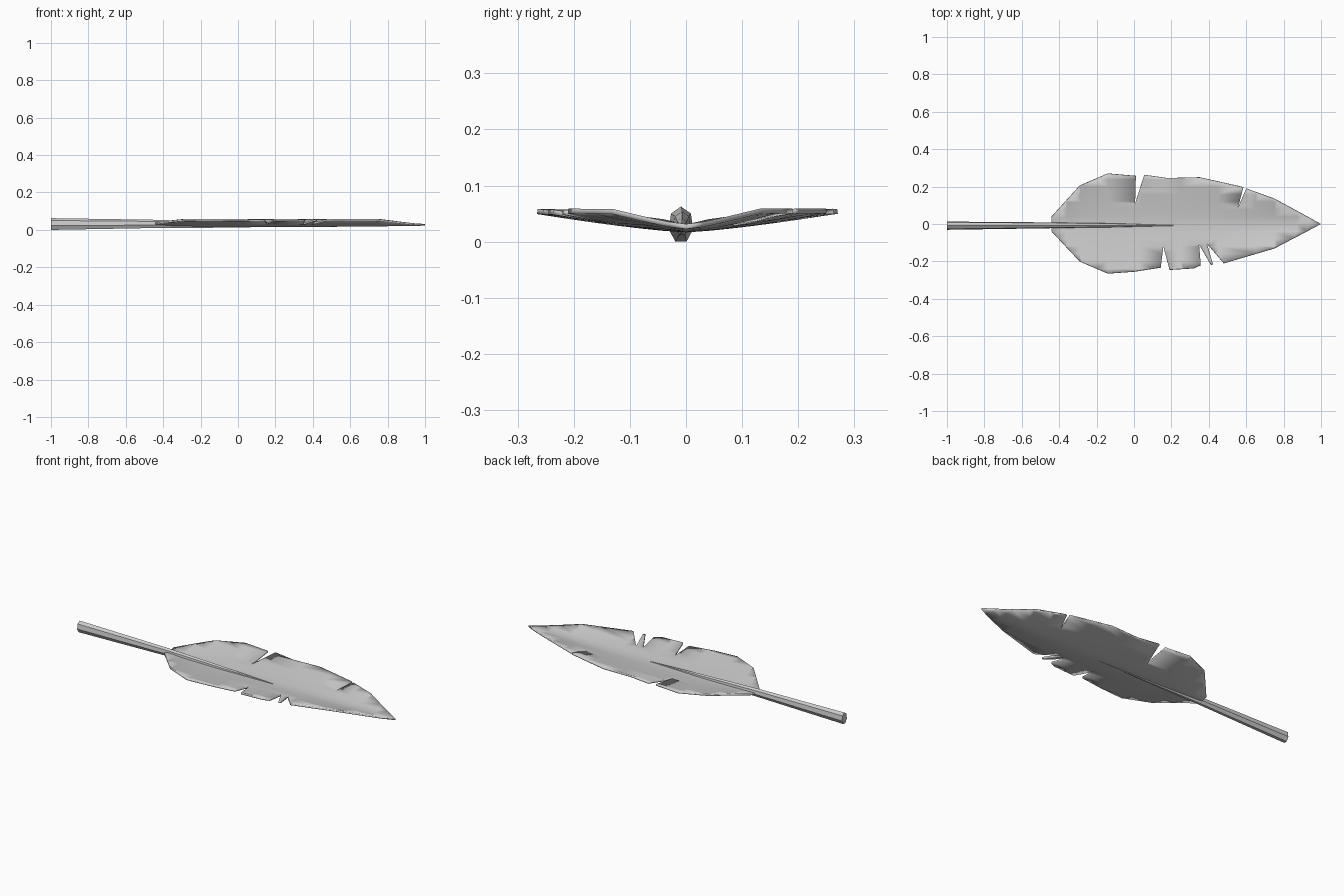
import bpy, bmesh, math

if "Cube" in bpy.data.objects:
    bpy.data.objects.remove(bpy.data.objects["Cube"])


def lerp_table(table, x):
    """Piecewise linear lookup in a list of (x, value)."""
    if x <= table[0][0]:
        return table[0][1]
    for (x0, v0), (x1, v1) in zip(table, table[1:]):
        if x <= x1:
            return v0 + (v1 - v0) * (x - x0) / (x1 - x0)
    return table[-1][1]


def add_object(name, bm):
    bmesh.ops.recalc_face_normals(bm, faces=bm.faces)
    me = bpy.data.meshes.new(name)
    bm.to_mesh(me)
    bm.free()
    ob = bpy.data.objects.new(name, me)
    bpy.context.collection.objects.link(ob)
    bpy.context.view_layer.objects.active = ob
    ob.select_set(True)
    bpy.ops.object.shade_smooth_by_angle(angle=math.radians(30))
    ob.select_set(False)
    return ob


# Vane outline with torn notches on both edges
upper = [(-0.44, 0.04), (-0.29, 0.205), (-0.14, 0.27), (0.01, 0.257), (0.006, 0.11),
         (0.055, 0.263), (0.18, 0.245), (0.35, 0.25), (0.585, 0.197), (0.555, 0.085),
         (0.60, 0.19), (0.75, 0.135)]
lower = [(-0.44, -0.04), (-0.29, -0.2), (-0.14, -0.265), (0, -0.255), (0.143, -0.233),
         (0.157, -0.12), (0.19, -0.245), (0.32, -0.237), (0.357, -0.22), (0.348, -0.11),
         (0.412, -0.22), (0.422, -0.214), (0.39, -0.105), (0.48, -0.21), (0.75, -0.13)]
outline = lower + [(1.0, 0)] + upper[::-1]

bm = bmesh.new()
bm.faces.new([bm.verts.new((x, y, 0)) for x, y in outline])


def cut(co, normal):
    bmesh.ops.bisect_plane(bm, geom=bm.verts[:] + bm.edges[:] + bm.faces[:],
                           plane_co=co, plane_no=normal, dist=1e-5)


for x in (-0.36, -0.289, -0.139, 0.03, 0.25, 0.45, 0.65, 0.751, 0.87, 0.94):
    cut((x, 0, 0), (1, 0, 0))
for i in range(-6, 7):
    cut((0, i * 0.04, 0), (0, 1, 0))
bmesh.ops.triangulate(bm, faces=bm.faces)

# Lift the edges into a shallow trough
width = [(-0.44, 0.06), (-0.29, 0.205), (-0.14, 0.268), (0.35, 0.248), (0.75, 0.135), (1, 0.02)]
edge_z = [(-0.44, 0.042), (-0.29, 0.054), (0.75, 0.055), (1, 0.028)]
mid_z = [(-0.44, 0.026), (-0.2, 0.021), (0.6, 0.021), (1, 0.027)]
for v in bm.verts:
    t = min(1, abs(v.co.y) / lerp_table(width, v.co.x))
    low, high = lerp_table(mid_z, v.co.x), lerp_table(edge_z, v.co.x)
    v.co.z = low + (high - low) * t ** 1.3
vane = add_object("feather_vane", bm)
if sum(p.normal.z for p in vane.data.polygons) < 0:
    vane.data.flip_normals()
solid = vane.modifiers.new("thickness", 'SOLIDIFY')
solid.thickness = 0.009
solid.offset = 0

# Seven-sided quill tapering to a point: (x, y, z, y radius, z radius)
stations = [(-1.0, -0.009, 0.0297, 0.0225, 0.033), (-0.44, -0.007, 0.031, 0.016, 0.023),
            (-0.1, -0.007, 0.026, 0.011, 0.016), (0.23, -0.008, 0.022, 0.001, 0.006)]
bm = bmesh.new()
rings = []
for x, y, z, ry, rz in stations:
    rings.append([bm.verts.new((x, y + ry * math.sin(a), z + rz * math.cos(a)))
                  for a in (2 * math.pi * k / 7 for k in range(7))])
for r0, r1 in zip(rings, rings[1:]):
    for k in range(7):
        n = (k + 1) % 7
        bm.faces.new((r0[k], r0[n], r1[n], r1[k]))
bm.faces.new(rings[0])
bm.faces.new(rings[-1])
add_object("quill_shaft", bm)
